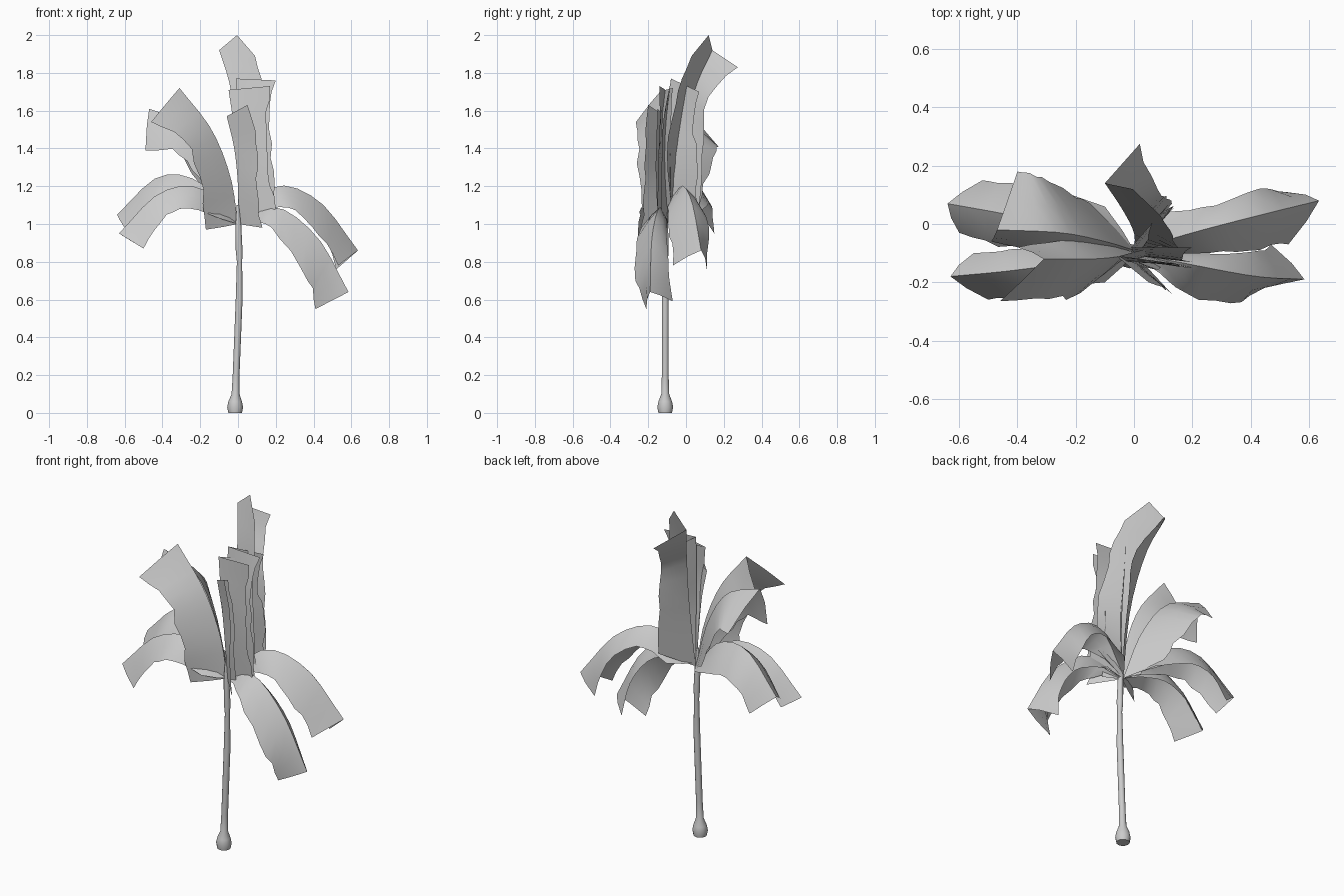
import bpy, bmesh, math, random
from mathutils import Vector

random.seed(4)
grey = bpy.data.materials.new("plain_grey")
grey.diffuse_color = (0.6, 0.6, 0.6, 1)


def finish(name, bm, angle):
    """Turn a bmesh into a shaded object."""
    mesh = bpy.data.meshes.new(name)
    bm.to_mesh(mesh)
    bm.free()
    mesh.materials.append(grey)
    obj = bpy.data.objects.new(name, mesh)
    bpy.context.collection.objects.link(obj)
    bpy.ops.object.select_all(action='DESELECT')
    obj.select_set(True)
    bpy.context.view_layer.objects.active = obj
    bpy.ops.object.shade_smooth_by_angle(angle=math.radians(angle))
    return obj


def spline(points, t):
    """Smooth curve through the points, t from 0 to 1."""
    p = [Vector(q) for q in points]
    p = [2 * p[0] - p[1]] + p + [2 * p[-1] - p[-2]]
    s = t * (len(points) - 1)
    i = min(int(s), len(points) - 2)
    u = s - i
    a, b, c, d = p[i:i + 4]
    return 0.5 * (2 * b + (c - a) * u + (2 * a - 5 * b + 4 * c - d) * u * u
                  + (3 * b - a - 3 * c + d) * u ** 3)


def frond(name, rib, left, right, bulge=0.1, peak=(0, 0, 0), steps=10):
    """Leaf sheet folded along its rib, with ragged edges; peak lifts the left wing's tip."""
    bm = bmesh.new()
    rows = []
    for k in range(steps + 1):
        t = k / steps
        m, l, r = (spline(c, t) for c in (rib, left, right))
        if 0 < k < steps:
            l = l.lerp(m, random.uniform(-0.02, 0.09))
            r = r.lerp(m, random.uniform(-0.02, 0.09))
        lift = (m - (l + r) / 2) * bulge
        row = [l, l.lerp(m, 0.5) + lift + Vector(peak) * t ** 3, m, r.lerp(m, 0.5) + lift, r]
        rows.append([bm.verts.new(v) for v in row])
    for a, b in zip(rows, rows[1:]):
        for j in range(4):
            bm.faces.new((a[j], a[j + 1], b[j + 1], b[j]))
    finish(name, bm, 40)


# Trunk with a bulb at the foot: (height, radius, x)
bm = bmesh.new()
sides = 12
profile = [(0, .036, -.015), (.03, .042, -.015), (.06, .036, -.015), (.1, .021, -.013),
           (.2, .018, -.01), (.4, .018, -.002), (.6, .018, .006), (.8, .014, .008),
           (.86, .018, .006), (1.0, .015, .002), (1.1, .007, 0)]
rings = []
for z, r, x in profile:
    rings.append([bm.verts.new((x + r * math.cos(2 * math.pi * i / sides),
                                -.11 + r * math.sin(2 * math.pi * i / sides), z))
                  for i in range(sides)])
for a, b in zip(rings, rings[1:]):
    for i in range(sides):
        j = (i + 1) % sides
        bm.faces.new((a[i], a[j], b[j], b[i]))
bm.faces.new(rings[0][::-1])
bm.faces.new(rings[-1])
finish("trunk", bm, 50)

# Drooping fronds on the right
frond("right_back_frond",
      [(0, -.09, 1.02), (.2, -.03, 1.2), (.43, .03, 1.12), (.635, .08, .86)],
      [(.1, .04, 1.04), (.25, .06, 1.1), (.42, .12, 1.0), (.52, .11, .76)],
      [(.12, -.1, 1.08), (.28, -.1, 1.08), (.42, -.09, .95), (.53, -.07, .78)])
frond("right_front_frond",
      [(0, -.1, 1.0), (.2, -.14, 1.09), (.42, -.18, .93), (.585, -.19, .64)],
      [(.1, -.1, 1.04), (.3, -.1, .95), (.42, -.09, .8), (.47, -.07, .59)],
      [(.09, -.17, 1.02), (.19, -.25, .96), (.36, -.27, .72), (.41, -.21, .55)])

# Drooping fronds on the left
frond("left_front_frond",
      [(0, -.1, 1.0), (-.2, -.13, 1.19), (-.42, -.16, 1.16), (-.63, -.18, .95)],
      [(-.1, -.2, 1.03), (-.28, -.24, 1.08), (-.4, -.25, 1.02), (-.5, -.26, .87)],
      [(-.12, -.08, 1.05), (-.3, -.08, 1.08), (-.45, -.09, 1.02), (-.55, -.1, .9)])
frond("left_back_frond",
      [(0, -.09, 1.0), (-.2, -.02, 1.22), (-.42, .03, 1.25), (-.64, .07, 1.05)],
      [(-.12, -.07, 1.06), (-.3, -.08, 1.12), (-.45, -.08, 1.12), (-.6, -.03, .98)],
      [(-.1, .06, 1.05), (-.28, .12, 1.1), (-.42, .14, 1.08), (-.52, .15, .95)])

# Raised fronds on the left
frond("raised_front_frond",
      [(0, -.1, 1.0), (-.04, -.11, 1.25), (-.14, -.12, 1.5), (-.31, -.12, 1.72)],
      [(-.17, -.2, .97), (-.2, -.25, 1.2), (-.28, -.26, 1.43), (-.46, -.265, 1.54)],
      [(-.1, -.06, 1.05), (-.15, -.05, 1.25), (-.25, -.05, 1.45), (-.4, -.08, 1.55)], .05)
frond("raised_back_frond",
      [(0, -.09, 1.0), (-.1, -.06, 1.3), (-.25, -.03, 1.52), (-.47, -.02, 1.61)],
      [(-.12, -.08, 1.12), (-.22, -.09, 1.26), (-.34, -.09, 1.38), (-.49, -.06, 1.39)],
      [(-.15, .07, 1.1), (-.25, .125, 1.28), (-.33, .165, 1.4), (-.4, .18, 1.4)])

# Tall upright fronds, folded towards the right
frond("tallest_frond",
      [(0, -.09, 1.0), (0, -.03, 1.4), (-.04, .05, 1.72), (-.1, .14, 1.92)],
      [(.18, -.08, 1.1), (.17, -.1, 1.4), (.14, -.05, 1.68), (.09, .03, 1.89)],
      [(.13, .07, 1.1), (.12, .1, 1.4), (.09, .11, 1.65), (.02, .275, 1.83)],
      0, (0, .035, .095))
frond("upright_back_frond",
      [(0, -.09, 1.0), (.01, -.11, 1.3), (0, -.1, 1.55), (-.01, -.08, 1.77)],
      [(.14, .06, 1.1), (.13, .06, 1.35), (.11, .05, 1.5), (.12, .07, 1.7)],
      [(.2, -.13, 1.08), (.19, -.13, 1.3), (.17, -.12, 1.55), (.2, -.08, 1.76)], 0)
frond("upright_middle_frond",
      [(0, -.1, 1.0), (0, -.12, 1.25), (-.02, -.13, 1.5), (-.05, -.11, 1.71)],
      [(.15, -.08, 1.1), (.14, -.08, 1.3), (.13, -.08, 1.5), (.1, -.07, 1.72)],
      [(.2, -.15, 1.08), (.17, -.15, 1.3), (.16, -.14, 1.5), (.17, -.14, 1.73)], 0)
frond("upright_front_frond",
      [(0, -.1, 1.0), (0, -.12, 1.2), (-.02, -.12, 1.4), (-.06, -.11, 1.57)],
      [(.1, -.15, 1.0), (.09, -.16, 1.2), (.09, -.16, 1.4), (.04, -.15, 1.61)],
      [(.13, -.24, .98), (.1, -.22, 1.2), (.11, -.22, 1.4), (.05, -.2, 1.63)], 0)
